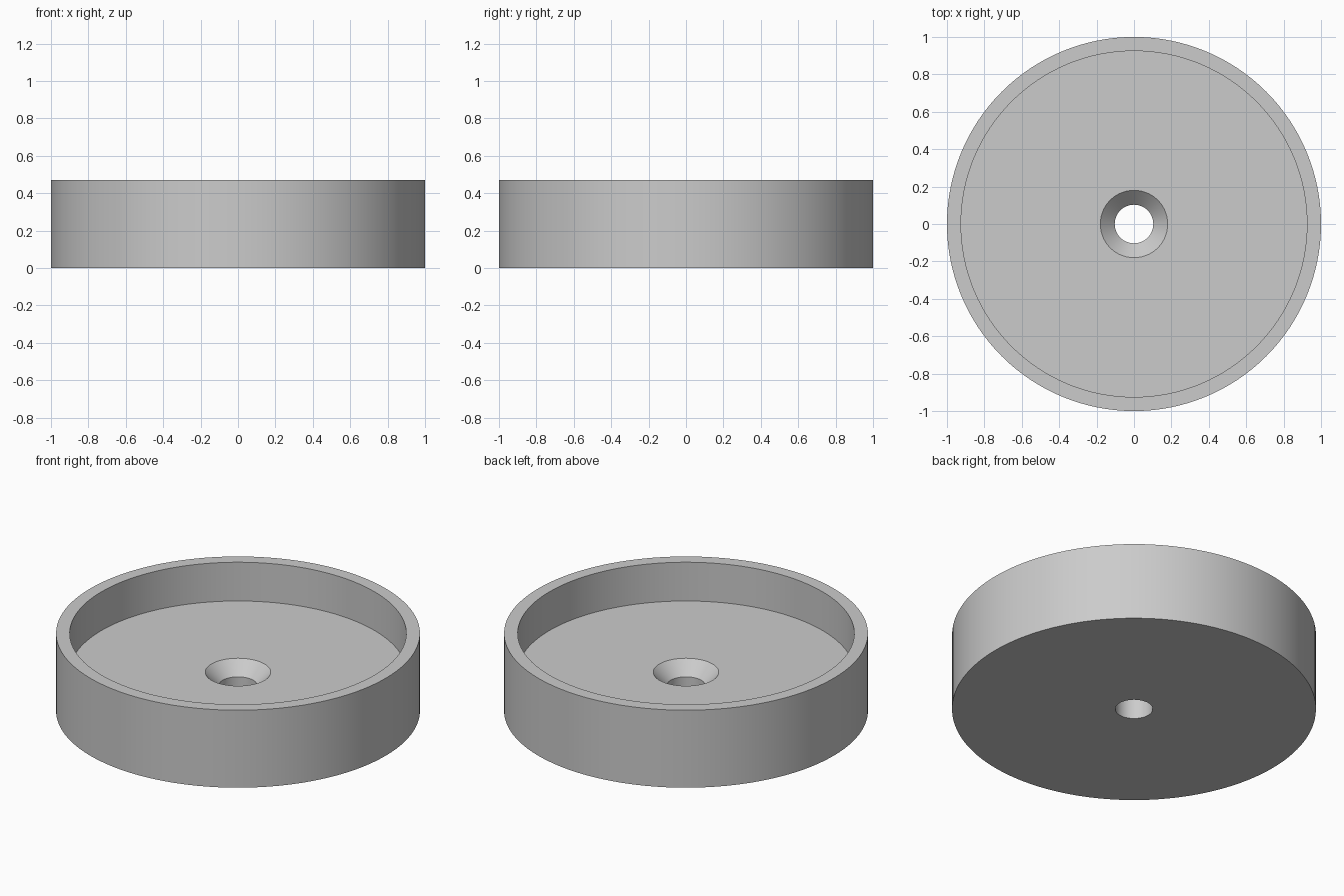
import bpy
import bmesh
import math

# Remove the default cube
cube = bpy.data.objects.get("Cube")
if cube:
    bpy.data.objects.remove(cube, do_unlink=True)

SEGMENTS = 128
HEIGHT = 0.47
FLOOR = 0.235
OUTER, INNER = 1.0, 0.925
SINK, HOLE = 0.18, 0.103

# Plain grey material
grey = bpy.data.materials.new("light_grey")
grey.use_nodes = True
colour = (0.6, 0.6, 0.6, 1.0)
grey.diffuse_color = colour
grey.node_tree.nodes["Principled BSDF"].inputs["Base Color"].default_value = colour


def lathe(name, profile, material):
    """Revolve a closed (radius, height) profile around the z axis."""
    bm = bmesh.new()
    verts = [bm.verts.new((r, 0, z)) for r, z in profile]
    edges = [bm.edges.new((a, b)) for a, b in zip(verts, verts[1:] + verts[:1])]
    bmesh.ops.spin(bm, geom=verts + edges, cent=(0, 0, 0), axis=(0, 0, 1),
                   angle=math.tau, steps=SEGMENTS, use_merge=True)
    bmesh.ops.remove_doubles(bm, verts=bm.verts[:], dist=0.0001)
    bmesh.ops.recalc_face_normals(bm, faces=bm.faces[:])
    mesh = bpy.data.meshes.new(name)
    bm.to_mesh(mesh)
    bm.free()
    mesh.materials.append(material)
    obj = bpy.data.objects.new(name, mesh)
    bpy.context.collection.objects.link(obj)
    return obj


# Round cup with a raised wall and a countersunk screw hole through its floor
cup = lathe("countersunk_cup", [
    (HOLE, 0),
    (OUTER, 0),
    (OUTER, HEIGHT),
    (INNER, HEIGHT),
    (INNER, FLOOR),
    (SINK, FLOOR),
    (HOLE, FLOOR - (SINK - HOLE)),
], grey)

# Smooth round walls, sharp rims
bpy.ops.object.select_all(action='DESELECT')
cup.select_set(True)
bpy.context.view_layer.objects.active = cup
bpy.ops.object.shade_smooth_by_angle(angle=math.radians(30))
